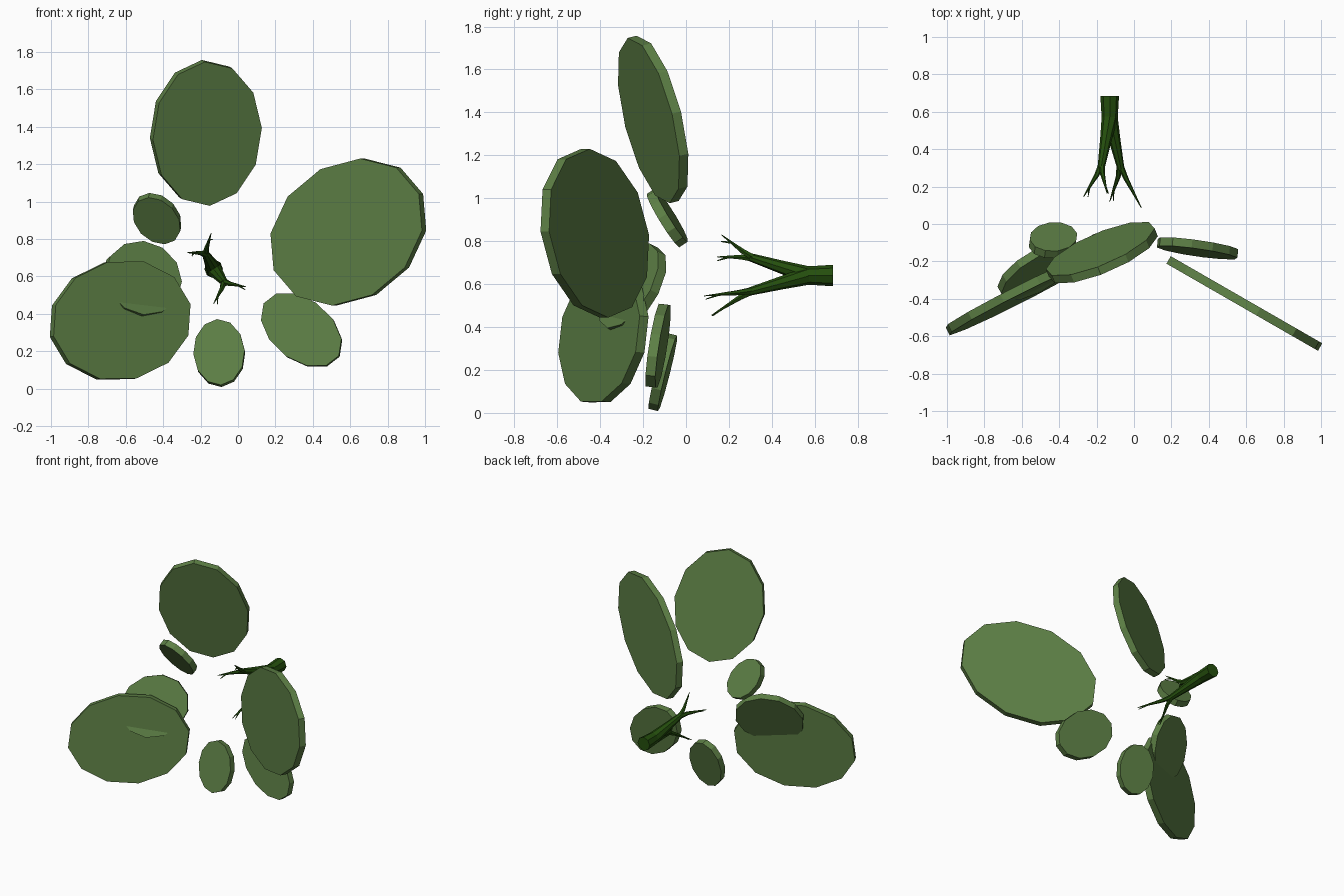
import bpy, bmesh, math
from mathutils import Vector

if "Cube" in bpy.data.objects:
    bpy.data.objects.remove(bpy.data.objects["Cube"])

THICK = 0.046   # leaf thickness


def material(name, rgb):
    m = bpy.data.materials.new(name)
    m.diffuse_color = (*rgb, 1)
    m.use_nodes = True
    m.node_tree.nodes["Principled BSDF"].inputs["Base Color"].default_value = m.diffuse_color
    return m


LEAF = material("leaf_green", (0.11, 0.215, 0.06))
STEM = material("stem_dark_green", (0.018, 0.078, 0.004))


def finish(bm, name, mat):
    bmesh.ops.recalc_face_normals(bm, faces=bm.faces)
    me = bpy.data.meshes.new(name)
    bm.to_mesh(me)
    bm.free()
    me.materials.append(mat)
    ob = bpy.data.objects.new(name, me)
    bpy.context.collection.objects.link(ob)
    return ob


def leaf(name, centre, u, v, slope):
    """Twelve-sided oval slab: u, v are half axes seen from the front (x, z),
    slope tells how y changes with x and z."""
    a, b = slope
    c = Vector(centre)
    n = Vector((a, -1, b)).normalized() * THICK / 2
    bm = bmesh.new()
    rings = []
    for side in (1, -1):
        ring = []
        for k in range(12):
            t = k * math.tau / 12
            x = u[0] * math.cos(t) + v[0] * math.sin(t)
            z = u[1] * math.cos(t) + v[1] * math.sin(t)
            ring.append(bm.verts.new(c + Vector((x, a * x + b * z, z)) + n * side))
        rings.append(ring)
        bm.faces.new(ring)
    for k in range(12):
        j = (k + 1) % 12
        bm.faces.new((rings[0][k], rings[0][j], rings[1][j], rings[1][k]))
    finish(bm, name, LEAF)


def tube(bm, points, sides=8):
    """Tapered branch through points given as (x, y, z, radius)."""
    pos = [Vector(p[:3]) for p in points]
    rings = []
    for i, p in enumerate(pos):
        d = (pos[min(i + 1, len(pos) - 1)] - pos[max(i - 1, 0)]).normalized()
        if i == 0:
            d = Vector((0, -1, 0)) if points[0][3] > 0.03 else d
        e = d.cross(Vector((0.02, 0.1, 1))).normalized()
        f = d.cross(e)
        rings.append([bm.verts.new(p + points[i][3] * (e * math.cos(t) + f * math.sin(t)))
                      for t in (k * math.tau / sides for k in range(sides))])
    for r, s in zip(rings, rings[1:]):
        for k in range(sides):
            j = (k + 1) % sides
            bm.faces.new((r[k], r[j], s[j], s[k]))
    bm.faces.new(rings[0])
    bm.faces.new(rings[-1])


# Leaves: centre, half axes (x, z) and slopes
leaf("top_leaf", (-0.172, -0.153, 1.367), (-0.013, 0.385), (0.291, 0.032), (0.40, -0.24))
leaf("large_right_leaf", (0.59, -0.425, 0.837), (0.075, 0.393), (0.405, 0.008), (-0.575, 0.0))
leaf("large_left_leaf", (-0.63, -0.385, 0.364), (-0.075, 0.312), (0.366, 0.086), (0.5, 0.08))
leaf("middle_left_leaf", (-0.515, -0.25, 0.583), (0.0, 0.197), (0.205, -0.02), (0.55, 0.5))
leaf("small_left_leaf", (-0.433, -0.087, 0.909), (-0.098, 0.105), (0.083, 0.068), (-0.15, -0.65))
leaf("small_bottom_leaf", (-0.10, -0.108, 0.19), (-0.01, 0.176), (0.137, 0.01), (-0.08, 0.25))
leaf("lower_right_leaf", (0.34, -0.13, 0.313), (-0.03, 0.193), (0.215, -0.05), (-0.1, 0.115))

# Forked stem: each limb splits into two twigs, each twig into two tips
limbs = [
    ((-0.176, 0.30, 0.725), [(-0.144, 0.165, 0.83), (-0.27, 0.145, 0.727)]),
    ((-0.07, 0.295, 0.565), [(0.04, 0.085, 0.545), (-0.13, 0.12, 0.455)]),
]
bm = bmesh.new()
for fork, tips in limbs:
    f = Vector(fork)
    root = Vector((-0.13, 0.57, 0.64))
    mid = root.lerp(f, 0.45)
    tube(bm, [(-0.13, 0.685, 0.64, 0.05), (*root, 0.043), (*mid, 0.031), (*f, 0.019)])
    for tip in tips:
        t = Vector(tip)
        split = f.lerp(t, 0.65)
        tube(bm, [(*f.lerp(root, 0.08), 0.018), (*f.lerp(t, 0.25), 0.013),
                  (*split, 0.007), (*t, 0.002)], 6)
        # short side tip
        side = split + (t - f) * 0.22 + Vector((0.012, -0.02, -0.018))
        tube(bm, [(*split, 0.006), (*side, 0.002)], 5)
finish(bm, "forked_stem", STEM)
